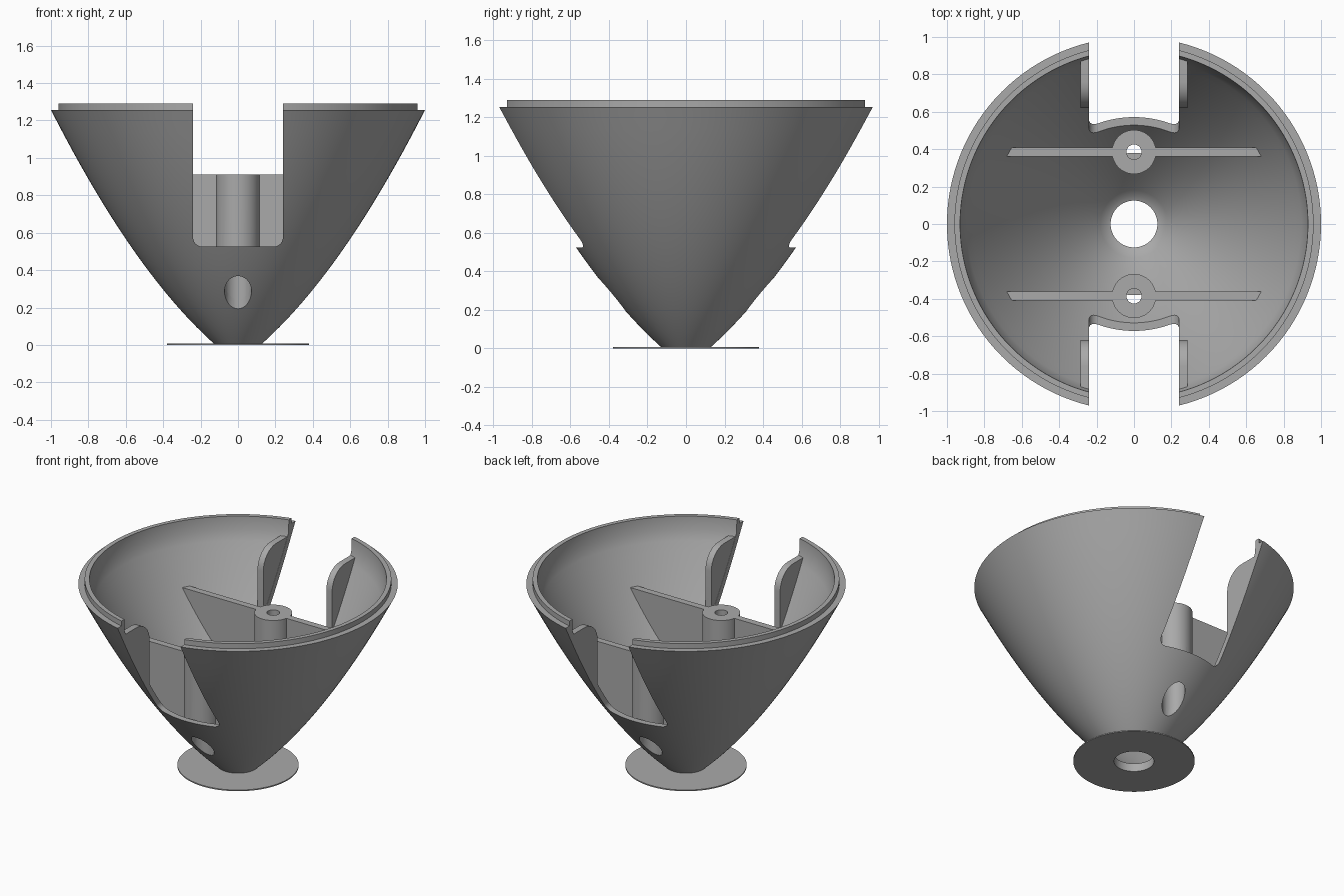
import bpy, bmesh, math
from mathutils import Matrix, Vector

cube = bpy.data.objects.get("Cube")
if cube:
    bpy.data.objects.remove(cube, do_unlink=True)

grey = bpy.data.materials.new("plain grey")
grey.use_nodes = True
grey.diffuse_color = (0.4, 0.4, 0.4, 1)
grey.node_tree.nodes["Principled BSDF"].inputs["Base Color"].default_value = (0.4, 0.4, 0.4, 1)

RIM_Z, LIP_Z, BASE_Z = 1.255, 1.29, 0.008
SLOT_HALF, SLOT_Z = 0.24, 0.525
POST_Y, POST_TOP = 0.385, 0.91


def finish(bm, name):
    bmesh.ops.recalc_face_normals(bm, faces=bm.faces)
    mesh = bpy.data.meshes.new(name)
    bm.to_mesh(mesh)
    bm.free()
    mesh.materials.append(grey)
    ob = bpy.data.objects.new(name, mesh)
    bpy.context.collection.objects.link(ob)
    return ob


def lathe(name, profile, closed=True, steps=128):
    bm = bmesh.new()
    vs = [bm.verts.new((r, 0, z)) for r, z in profile]
    pairs = list(zip(vs, vs[1:])) + ([(vs[-1], vs[0])] if closed else [])
    edges = [bm.edges.new(p) for p in pairs]
    bmesh.ops.spin(bm, geom=vs + edges, cent=(0, 0, 0), axis=(0, 0, 1),
                   angle=math.tau, steps=steps, use_merge=True)
    bmesh.ops.remove_doubles(bm, verts=bm.verts, dist=1e-5)
    if not closed:
        bmesh.ops.holes_fill(bm, edges=bm.edges, sides=0)
    return finish(bm, name)


def prism(name, points, push):
    """Extrude a flat outline of 3D points along a vector."""
    bm = bmesh.new()
    face = bm.faces.new([bm.verts.new(p) for p in points])
    new = bmesh.ops.extrude_face_region(bm, geom=[face])["geom"]
    bmesh.ops.translate(bm, vec=Vector(push),
                        verts=[g for g in new if isinstance(g, bmesh.types.BMVert)])
    return finish(bm, name)


def cylinder(name, radius, y, z0, z1):
    bm = bmesh.new()
    bmesh.ops.create_cone(bm, cap_ends=True, segments=48, radius1=radius, radius2=radius,
                          depth=z1 - z0, matrix=Matrix.Translation((0, y, (z0 + z1) / 2)))
    return finish(bm, name)


def combine(ob, other, operation, keep=False):
    mod = ob.modifiers.new("cut", "BOOLEAN")
    mod.operation, mod.solver, mod.object = operation, "EXACT", other
    bpy.context.view_layer.update()
    bpy.ops.object.select_all(action="DESELECT")
    bpy.context.view_layer.objects.active = ob
    ob.select_set(True)
    bpy.ops.object.modifier_apply(modifier=mod.name)
    if not keep:
        bpy.data.objects.remove(other, do_unlink=True)


def arc(cx, cy, r, a0, a1, n=8):
    return [(cx + r * math.cos(math.radians(a0 + (a1 - a0) * i / n)),
             cy + r * math.sin(math.radians(a0 + (a1 - a0) * i / n))) for i in range(n + 1)]


def height(r):
    return BASE_Z + 1.173 * (r - 0.13) + 0.617 * (r - 0.13) * (r - 0.575)


# Outer curve of the bowl, from foot to rim
radii = [0.13 + 0.87 * i / 28 for i in range(29)]
outer = [(r, min(height(r), RIM_Z)) for r in radii]
outer[-1] = (1.0, RIM_Z)
inner = [(r - 0.043, z) for r, z in outer if r - 0.043 > 0.13 and z < 1.16]
foot = [(0.125, outer[2][1] - 0.01), (0.125, BASE_Z)]

# Bowl wall with a stepped lip
shell = lathe("bowl_shell", outer + [(0.96, RIM_Z), (0.96, LIP_Z), (0.93, LIP_Z), (0.925, 1.2)]
              + inner[::-1] + foot)

# Solid used to trim the inner parts to the bowl
trim = lathe("trim_solid", [(r - 0.015, z) for r, z in outer], closed=False)

# Base disc with its centre hole
disc = lathe("base_disc", [(0.125, 0), (0.38, 0), (0.38, BASE_Z), (0.125, BASE_Z)])
parts = [shell, disc]

for side, label in ((-1, "front"), (1, "back")):
    # Slot with rounded lower corners
    outline = (arc(-SLOT_HALF + 0.05, SLOT_Z + 0.05, 0.05, 180, 270)
               + arc(SLOT_HALF - 0.05, SLOT_Z + 0.05, 0.05, 270, 360)
               + [(SLOT_HALF, 1.5), (-SLOT_HALF, 1.5)])
    combine(shell, prism("slot_cutter", [(x, side * 0.42, z) for x, z in outline],
                         (0, side * 0.8, 0)), "DIFFERENCE")
    # Screw access hole from below
    combine(shell, cylinder("access_cutter", 0.072, side * POST_Y, -0.1, 0.6), "DIFFERENCE")

    # Cross web and screw post
    y = side * POST_Y
    web = prism(label + "_web_and_post", [(-0.9, y - 0.023, 0.02), (0.9, y - 0.023, 0.02),
                (0.9, y - 0.023, POST_TOP), (-0.9, y - 0.023, POST_TOP)], (0, 0.046, 0))
    combine(web, cylinder("post", 0.118, y, 0.02, POST_TOP), "UNION")
    combine(web, trim, "INTERSECT", keep=True)
    combine(web, cylinder("access_cutter", 0.072, y, -0.1, 0.6), "DIFFERENCE")
    combine(web, cylinder("screw_cutter", 0.04, y, -0.1, 1.2), "DIFFERENCE")
    parts.append(web)

    # Guide plates along both slot edges
    for sx, hand in ((1, "left"), (-1, "right")):
        edge = [(0.62, 0.5)] + arc(0.76, 1.04, 0.14, 180, 90) + [(1.1, 1.18), (1.1, 0.5)]
        plate = prism(f"{label}_{hand}_guide_plate",
                      [(sx * 0.241, side * py, pz) for py, pz in edge], (sx * 0.044, 0, 0))
        combine(plate, trim, "INTERSECT", keep=True)
        parts.append(plate)

bpy.data.objects.remove(trim, do_unlink=True)

# Smooth curves, sharp edges
bpy.ops.object.select_all(action="DESELECT")
for ob in parts:
    ob.select_set(True)
bpy.context.view_layer.objects.active = shell
bpy.ops.object.shade_smooth_by_angle(angle=math.radians(30))
